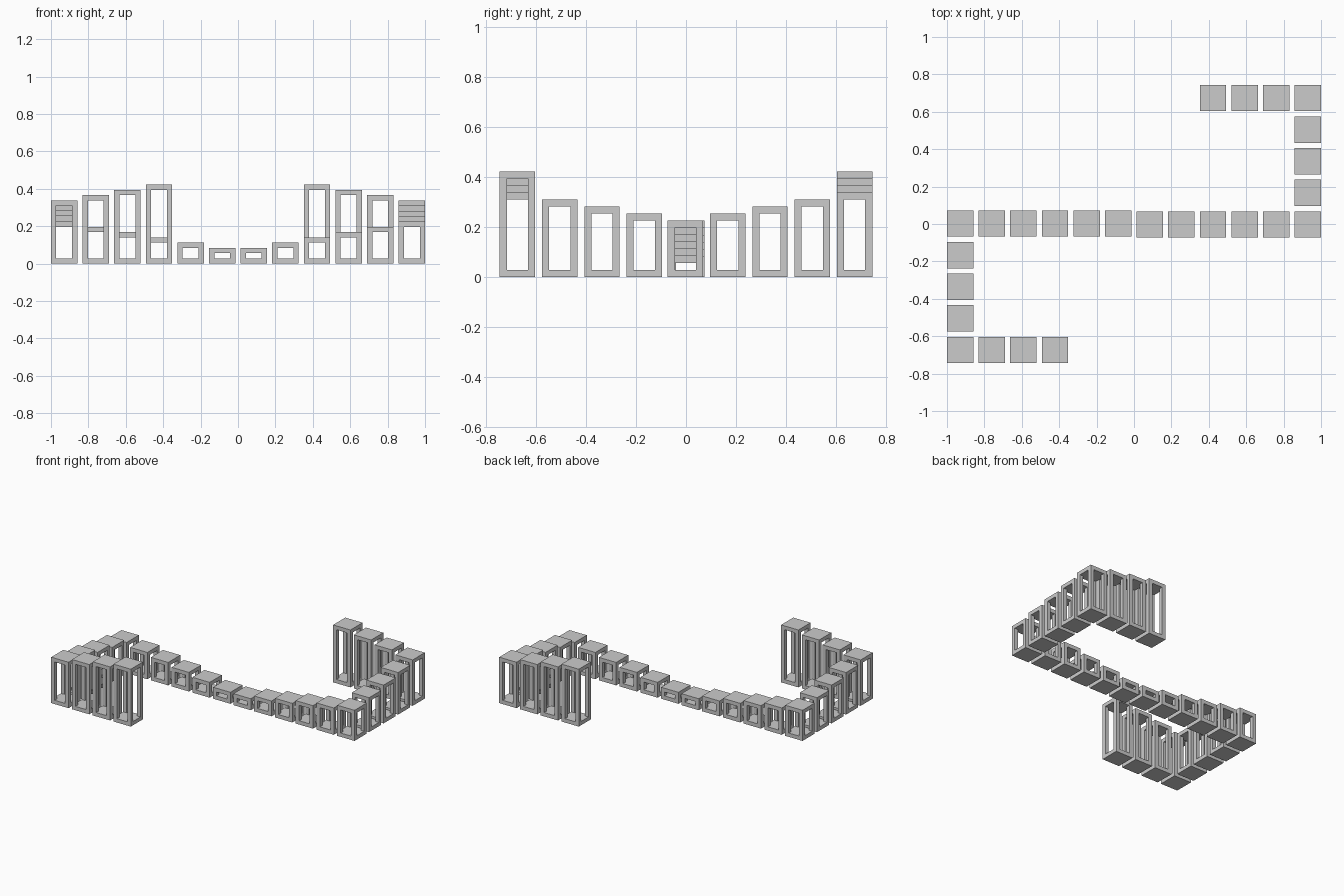
import bpy, bmesh
from mathutils import Vector

if "Cube" in bpy.data.objects:
    bpy.data.objects.remove(bpy.data.objects["Cube"])

U = 2 / 71          # frame thickness and the gap between frames
SIZE = 5 * U        # footprint of one frame
PITCH = 6 * U
SHIFT = 0.0025      # small sideways offset between the two halves


def solid(c):
    # slabs at top and bottom, corner posts between them
    i, j, k = c
    if min(c) < 0 or max(c) > 2:
        return False
    return k != 1 or (i != 1 and j != 1)


def open_frame(name, x, y, height):
    xs = [-SIZE / 2, -SIZE / 2 + U, SIZE / 2 - U, SIZE / 2]
    zs = [0, U, height - U, height]
    bm = bmesh.new()
    verts = {}

    def vert(p):
        if p not in verts:
            verts[p] = bm.verts.new((xs[p[0]], xs[p[1]], zs[p[2]]))
        return verts[p]

    # outer skin of the frame: faces only between solid and empty cells
    for c in [(i, j, k) for i in range(3) for j in range(3) for k in range(3)]:
        if not solid(c):
            continue
        for axis in range(3):
            for side in (0, 1):
                n = list(c)
                n[axis] += 2 * side - 1
                if solid(tuple(n)):
                    continue
                a, b = (axis + 1) % 3, (axis + 2) % 3
                loop = []
                for da, db in ((0, 0), (1, 0), (1, 1), (0, 1)):
                    p = list(c)
                    p[axis] += side
                    p[a] += da
                    p[b] += db
                    loop.append(vert(tuple(p)))
                bm.faces.new(loop if side else loop[::-1])
    mesh = bpy.data.meshes.new(name)
    bm.to_mesh(mesh)
    bm.free()
    obj = bpy.data.objects.new(name, mesh)
    obj.location = (x, y, 0)
    bpy.context.collection.objects.link(obj)


# path of one half: out along the middle row, up the side, back inward
path = [Vector((PITCH / 2, -SHIFT))]
for step, count in (((1, 0), 5), ((0, 1), 4), ((-1, 0), 3)):
    for _ in range(count):
        path.append(path[-1] + Vector(step) * PITCH)

# each frame is one unit taller; the other half is turned by 180 degrees
for label, sign in (("right", 1), ("left", -1)):
    for i, p in enumerate(path):
        open_frame(f"{label}_frame_{i + 1:02d}", sign * p.x, sign * p.y, (3 + i) * U)
